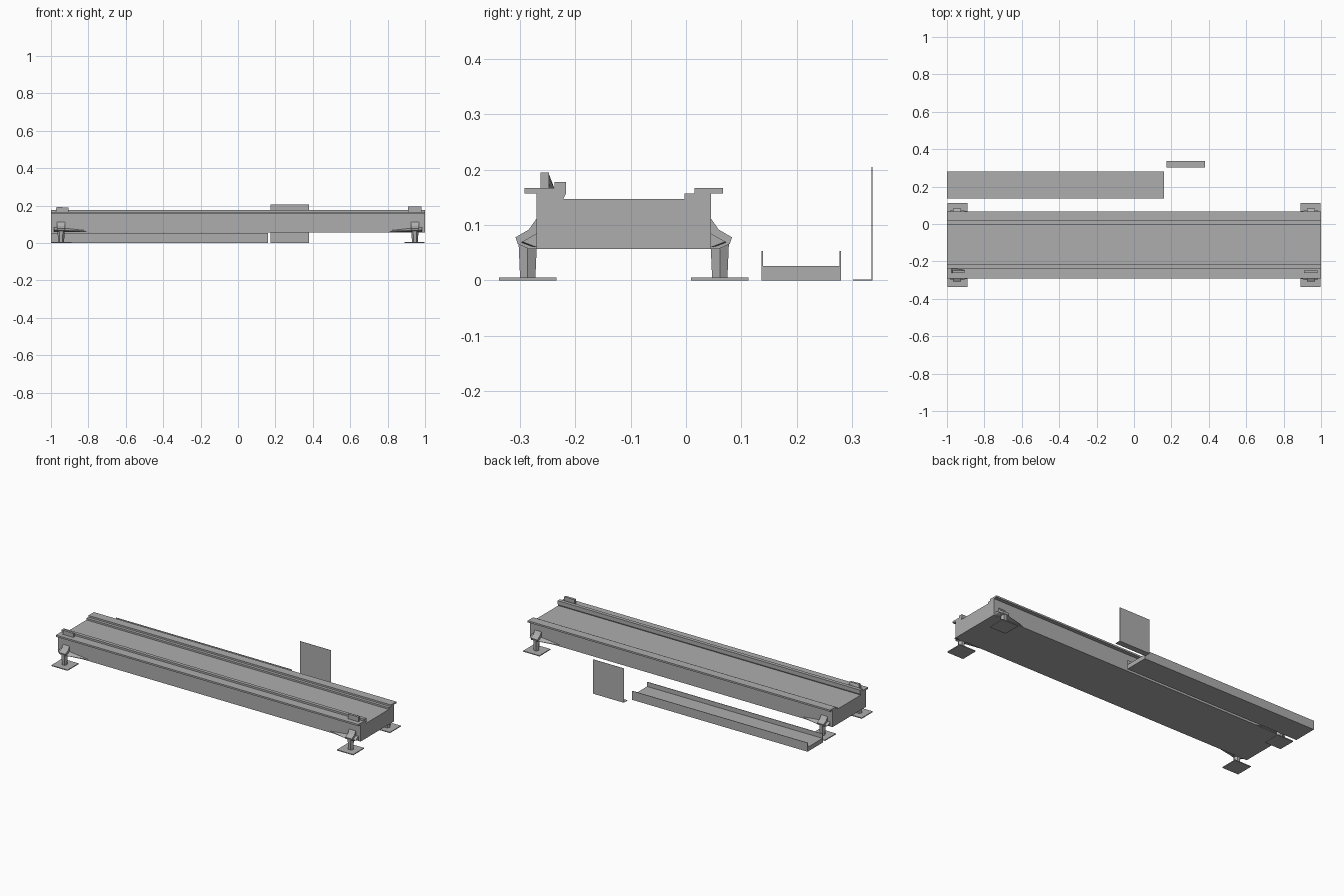
import bpy, bmesh
from math import pi
from mathutils import Matrix

old = bpy.data.objects.get("Cube")
if old:
    bpy.data.objects.remove(old, do_unlink=True)

GREY = (0.42, 0.42, 0.42, 1)
steel = bpy.data.materials.new("grey steel")
steel.use_nodes = True
steel.diffuse_color = GREY
steel.node_tree.nodes["Principled BSDF"].inputs["Base Color"].default_value = GREY


def finish(name, bm):
    bmesh.ops.recalc_face_normals(bm, faces=bm.faces)
    mesh = bpy.data.meshes.new(name)
    bm.to_mesh(mesh)
    bm.free()
    mesh.materials.append(steel)
    obj = bpy.data.objects.new(name, mesh)
    bpy.context.collection.objects.link(obj)
    return obj


def extrude_x(name, profile, x0, x1):
    """Extrude a closed (y, z) profile from x0 to x1."""
    bm = bmesh.new()
    face = bm.faces.new([bm.verts.new((x0, y, z)) for y, z in profile])
    out = bmesh.ops.extrude_face_region(bm, geom=[face], use_keep_orig=True)
    moved = [g for g in out["geom"] if isinstance(g, bmesh.types.BMVert)]
    bmesh.ops.translate(bm, verts=moved, vec=(x1 - x0, 0, 0))
    return finish(name, bm)


def box(name, x0, x1, y0, y1, z0, z1):
    return extrude_x(name, [(y0, z0), (y1, z0), (y1, z1), (y0, z1)], x0, x1)


def hull(name, points):
    bm = bmesh.new()
    for p in points:
        bm.verts.new(p)
    bmesh.ops.convex_hull(bm, input=bm.verts)
    return finish(name, bm)


# Main deck with its flanges and raised front rail
extrude_x("deck", [
    (-0.27, 0.057), (-0.27, 0.157), (-0.292, 0.157), (-0.292, 0.167),
    (-0.238, 0.167), (-0.238, 0.178), (-0.217, 0.178), (-0.217, 0.157),
    (-0.222, 0.147), (-0.003, 0.147), (-0.003, 0.157), (0.015, 0.157),
    (0.015, 0.167), (0.067, 0.167), (0.067, 0.157), (0.045, 0.157),
    (0.045, 0.057)], -1, 1)

# Corner feet, posts and brackets
for end, sx in (("right", -1), ("left", 1)):
    for side, wall, sy in (("front", -0.27, -1), ("back", 0.045, 1)):
        tag = f"{side}_{end}"
        yc = wall + sy * 0.016
        box(f"{tag}_foot_plate", sx * 0.89, sx * 0.998,
            yc - 0.052, yc + 0.052, 0, 0.005)
        bm = bmesh.new()
        bmesh.ops.create_cone(
            bm, cap_ends=True, segments=6, radius1=0.016, radius2=0.019, depth=0.06,
            matrix=Matrix.Translation((sx * 0.946, yc, 0.035)) @ Matrix.Rotation(pi / 6, 4, "Z"))
        finish(f"{tag}_post", bm)
        steps = [(0, 0.057), (0.014, 0.057), (0.034, 0.066),
                 (0.038, 0.078), (0.014, 0.092), (0, 0.112)]
        extrude_x(f"{tag}_bracket", [(wall + sy * d, z) for d, z in steps],
                  sx * 0.925, sx * 0.968)
        hull(f"{tag}_gusset", [
            (sx * 0.8, wall, 0.06), (sx * 0.8, wall, 0.066),
            (sx * 0.93, wall, 0.06), (sx * 0.93, wall, 0.08),
            (sx * 0.93, wall + sy * 0.032, 0.066),
            (sx * 0.985, wall, 0.06), (sx * 0.985, wall + sy * 0.026, 0.07),
            (sx * 0.985, wall, 0.085)])

# End stops on the front rail
box("left_stop", 0.91, 0.98, -0.263, -0.248, 0.167, 0.195)
hull("right_stop", [(x, y, z) for x, y, z in (
    (-0.975, -0.263, 0.167), (-0.905, -0.263, 0.167), (-0.975, -0.238, 0.167),
    (-0.905, -0.246, 0.167), (-0.97, -0.263, 0.193), (-0.905, -0.263, 0.19),
    (-0.97, -0.248, 0.193), (-0.905, -0.25, 0.19))])

# Separate open channel behind the deck
extrude_x("channel", [
    (0.136, 0), (0.28, 0), (0.28, 0.053), (0.277, 0.053), (0.277, 0.026),
    (0.139, 0.026), (0.139, 0.053), (0.136, 0.053)], -1, 0.16)

# Thin upright sheet with a bent base lip
extrude_x("angle_sheet", [
    (0.302, 0), (0.337, 0), (0.337, 0.205), (0.3355, 0.205),
    (0.3355, 0.002), (0.302, 0.002)], 0.175, 0.38)
